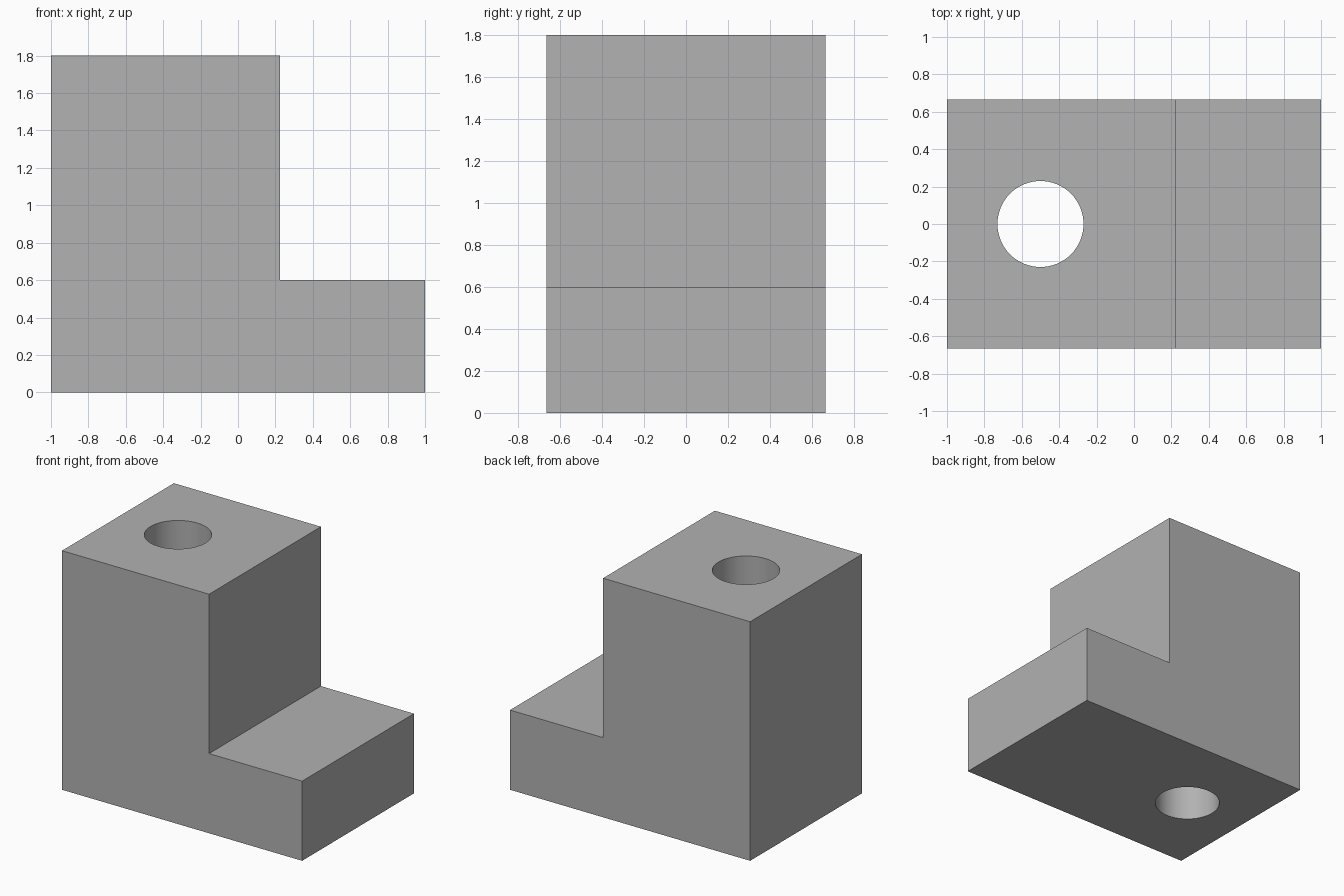
import bpy
import bmesh
import math

default_cube = bpy.data.objects.get("Cube")
if default_cube:
    bpy.data.objects.remove(default_cube, do_unlink=True)

LENGTH, WIDTH, HEIGHT = 2.0, 1.33, 1.8
STEP_X, STEP_Z = 0.225, 0.6
HOLE_X, HOLE_RADIUS = -0.5, 0.23

# Single plain grey
grey = bpy.data.materials.new("plain_grey")
grey.use_nodes = True
colour = (0.445, 0.445, 0.445, 1.0)
grey.diffuse_color = colour
grey.node_tree.nodes["Principled BSDF"].inputs["Base Color"].default_value = colour

# Stepped block: L-shaped profile extruded along y
half = LENGTH / 2
profile = [(-half, 0), (half, 0), (half, STEP_Z), (STEP_X, STEP_Z),
           (STEP_X, HEIGHT), (-half, HEIGHT)]
bm = bmesh.new()
face = bm.faces.new([bm.verts.new((x, -WIDTH / 2, z)) for x, z in profile])
extruded = bmesh.ops.extrude_face_region(bm, geom=[face])["geom"]
bmesh.ops.translate(bm, vec=(0, WIDTH, 0),
                    verts=[v for v in extruded if isinstance(v, bmesh.types.BMVert)])
bmesh.ops.recalc_face_normals(bm, faces=bm.faces)
mesh = bpy.data.meshes.new("stepped_block")
bm.to_mesh(mesh)
bm.free()
mesh.materials.append(grey)
block = bpy.data.objects.new("stepped_block", mesh)
bpy.context.collection.objects.link(block)

# Round hole through the full height of the tall part
bpy.ops.mesh.primitive_cylinder_add(vertices=64, radius=HOLE_RADIUS, depth=HEIGHT * 1.5,
                                    location=(HOLE_X, 0, HEIGHT / 2))
cutter = bpy.context.object
cutter.name = "hole_cutter"
cutter.hide_render = True
cutter.data.materials.append(grey)
drill = block.modifiers.new("round_hole", "BOOLEAN")
drill.operation = "DIFFERENCE"
drill.solver = "EXACT"
drill.object = cutter

bpy.ops.object.select_all(action="DESELECT")
block.select_set(True)
bpy.context.view_layer.objects.active = block
bpy.ops.object.modifier_apply(modifier=drill.name)
bpy.data.objects.remove(cutter, do_unlink=True)

# Smooth hole wall, sharp block edges
bpy.ops.object.shade_smooth_by_angle(angle=math.radians(30))
